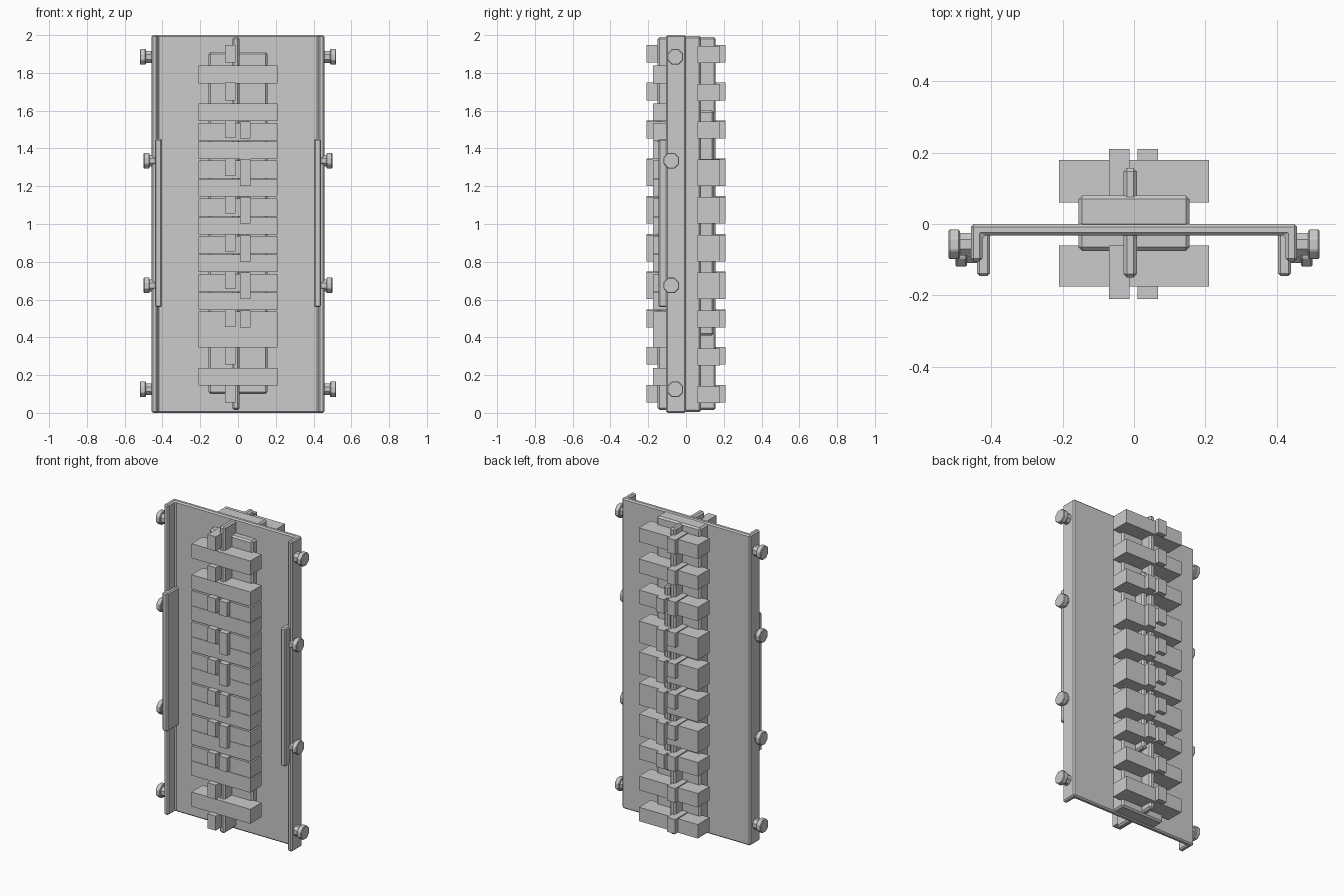
import bpy, bmesh, math
from mathutils import Matrix

if "Cube" in bpy.data.objects:
    bpy.data.objects.remove(bpy.data.objects["Cube"])


def finish(name, bm, bevel=0.0):
    me = bpy.data.meshes.new(name)
    bmesh.ops.recalc_face_normals(bm, faces=bm.faces)
    bm.to_mesh(me)
    bm.free()
    ob = bpy.data.objects.new(name, me)
    bpy.context.collection.objects.link(ob)
    if bevel:
        mod = ob.modifiers.new("Bevel", 'BEVEL')
        mod.width = bevel
        mod.segments = 1
        mod.limit_method = 'ANGLE'
    return ob


def box(name, x, y, z, bevel=0.0):
    bm = bmesh.new()
    bmesh.ops.create_cube(bm, size=1)
    for v in bm.verts:
        v.co = [lo + (hi - lo) * (c + 0.5) for c, (lo, hi) in zip(v.co, (x, y, z))]
    return finish(name, bm, bevel)


def extrude_profile(name, pts, z0, z1, bevel):
    bm = bmesh.new()
    face = bm.faces.new([bm.verts.new((x, y, z0)) for x, y in pts])
    ext = bmesh.ops.extrude_face_region(bm, geom=[face])["geom"]
    bmesh.ops.translate(bm, vec=(0, 0, z1 - z0),
                        verts=[g for g in ext if isinstance(g, bmesh.types.BMVert)])
    return finish(name, bm, bevel)


def cylinder_x(name, x0, x1, y, z, r, bevel=0.0):
    bm = bmesh.new()
    m = (Matrix.Translation(((x0 + x1) / 2, y, z)) @ Matrix.Rotation(math.pi / 2, 4, 'Y')
         @ Matrix.Rotation(math.pi / 8, 4, 'Z'))
    bmesh.ops.create_cone(bm, cap_ends=True, segments=8, radius1=r, radius2=r,
                          depth=abs(x1 - x0), matrix=m)
    return finish(name, bm, bevel)


# Channel-shaped backing panel
extrude_profile("panel", [(-0.457, 0), (0.457, 0), (0.457, -0.105), (0.425, -0.105),
                          (0.425, -0.032), (-0.425, -0.032), (-0.425, -0.105),
                          (-0.457, -0.105)], 0, 2, 0.008)

# Side strips and bolts
for s in (-1, 1):
    xs = sorted((s * 0.403, s * 0.44))
    box("side_strip", xs, (-0.145, -0.02), (0.56, 1.45), 0.007)
    for z, y, x in ((1.885, -0.057, 0.52), (1.335, -0.078, 0.50),
                    (0.675, -0.078, 0.50), (0.125, -0.057, 0.52)):
        cylinder_x("bolt_shank", s * 0.44, s * (x - 0.025), y, z, 0.034)
        cylinder_x("bolt_head", s * (x - 0.032), s * x, y, z, 0.045, 0.004)

# Mounting plates and central rails
box("back_mount", (-0.155, 0.155), (-0.01, 0.08), (0.005, 1.995), 0.01)
box("front_mount", (-0.155, 0.155), (-0.075, -0.01), (0.10, 1.91), 0.01)
box("long_rail", (-0.03, 0.008), (-0.15, 0.157), (0.015, 1.99), 0.01)
box("short_rail", (0.018, 0.056), (-0.145, 0.147), (0.41, 1.60), 0.01)

# Rows of cross bars and studs on both faces
for i in range(10):
    top = 1.95 - 0.2 * i
    inner = 2 <= i <= 7
    tall = 3 <= i <= 6
    low = top - (0.15 if tall else 0.10)
    box("back_bar", (-0.21, 0.21), (0.06, 0.18), (low + 0.002, top - 0.008))
    if i < 9:
        box("front_bar", (-0.21, 0.21), (-0.175, -0.06), (top - 0.205, top - 0.112))
    if inner:
        box("front_filler_bar", (-0.21, 0.21), (-0.175, -0.06), (top - 0.11, top - 0.014))
    for side, y in (("front", (-0.21, -0.06)), ("back", (0.06, 0.21))):
        box(side + "_stud", (-0.07, -0.012), y, (top - 0.095, top - 0.002))
        if inner:
            box(side + "_short_stud", (0.01, 0.067), y, (low + 0.002, top - 0.007))
